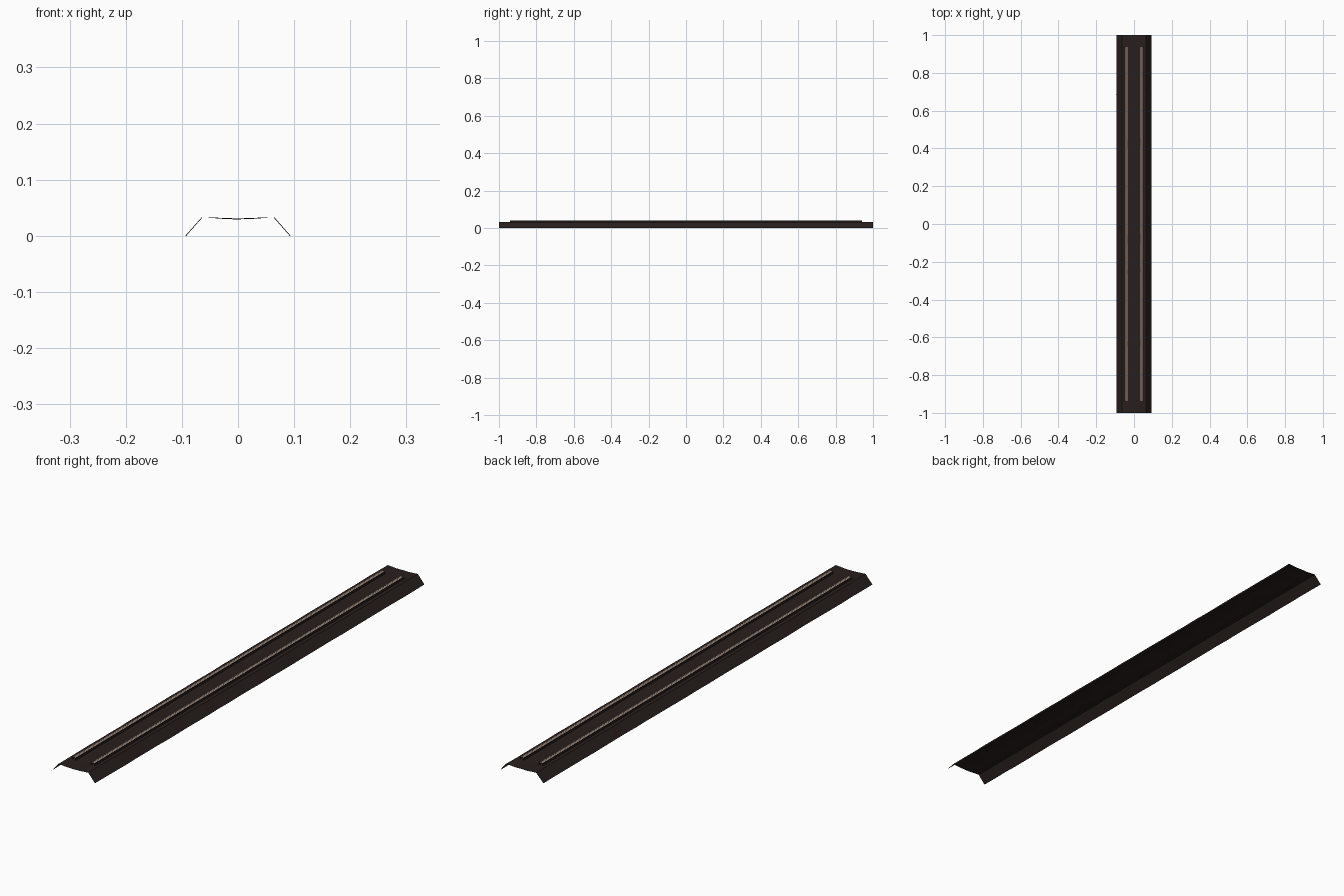
import bpy, bmesh, random

if "Cube" in bpy.data.objects:
    bpy.data.objects.remove(bpy.data.objects["Cube"])
random.seed(4)

def material(name, col):
    m = bpy.data.materials.new(name)
    m.diffuse_color = (*col, 1)
    m.use_nodes = True
    m.node_tree.nodes["Principled BSDF"].inputs["Base Color"].default_value = m.diffuse_color
    return m

dark = material("dark brown steel", (0.021, 0.0135, 0.0125))
tan = material("worn tan", (0.46, 0.35, 0.28))

def extrude_profile(name, stations, mats, rule):
    """Loft open profiles (lists of x, z) placed at given y values."""
    bm = bmesh.new()
    rows = [[bm.verts.new((x, y, z)) for x, z in prof] for y, prof in stations]
    for a, b in zip(rows, rows[1:]):
        for i in range(len(a) - 1):
            f = bm.faces.new((a[i], a[i + 1], b[i + 1], b[i]))
            f.material_index = rule(i)
    me = bpy.data.meshes.new(name)
    bm.to_mesh(me)
    bm.free()
    for m in mats:
        me.materials.append(m)
    ob = bpy.data.objects.new(name, me)
    bpy.context.collection.objects.link(ob)
    return ob

# Folded channel with sloping flanges, a sagging top and slightly worn edges
stations = []
for k in range(33):
    w, s = random.uniform(-0.001, 0.001), random.uniform(-0.001, 0.001)
    stations.append((-1 + k / 16, [
        (-0.093 - w, 0), (-0.064 - s, 0.033), (-0.025, 0.031 + s), (0, 0.030 + w),
        (0.025, 0.031 + s), (0.064 + w, 0.033), (0.093 + s, 0)]))
extrude_profile("channel", stations, [dark], lambda i: 0)

# Two raised ribs, open at the ends, each topped by fine light stripes
for side, cx in (("left", -0.040), ("right", 0.040)):
    rib = [(cx - 0.008, 0.0315), (cx - 0.0075, 0.040)]
    rib += [(cx + dx, 0.041) for dx in (-0.006, -0.003, -0.0015, 0.0015, 0.003, 0.006)]
    rib += [(cx + 0.0075, 0.040), (cx + 0.008, 0.0315)]
    extrude_profile(side + "_rib", [(-0.94, rib), (0.94, rib)],
                    [dark, tan], lambda i: int(i in (2, 4, 6)))
